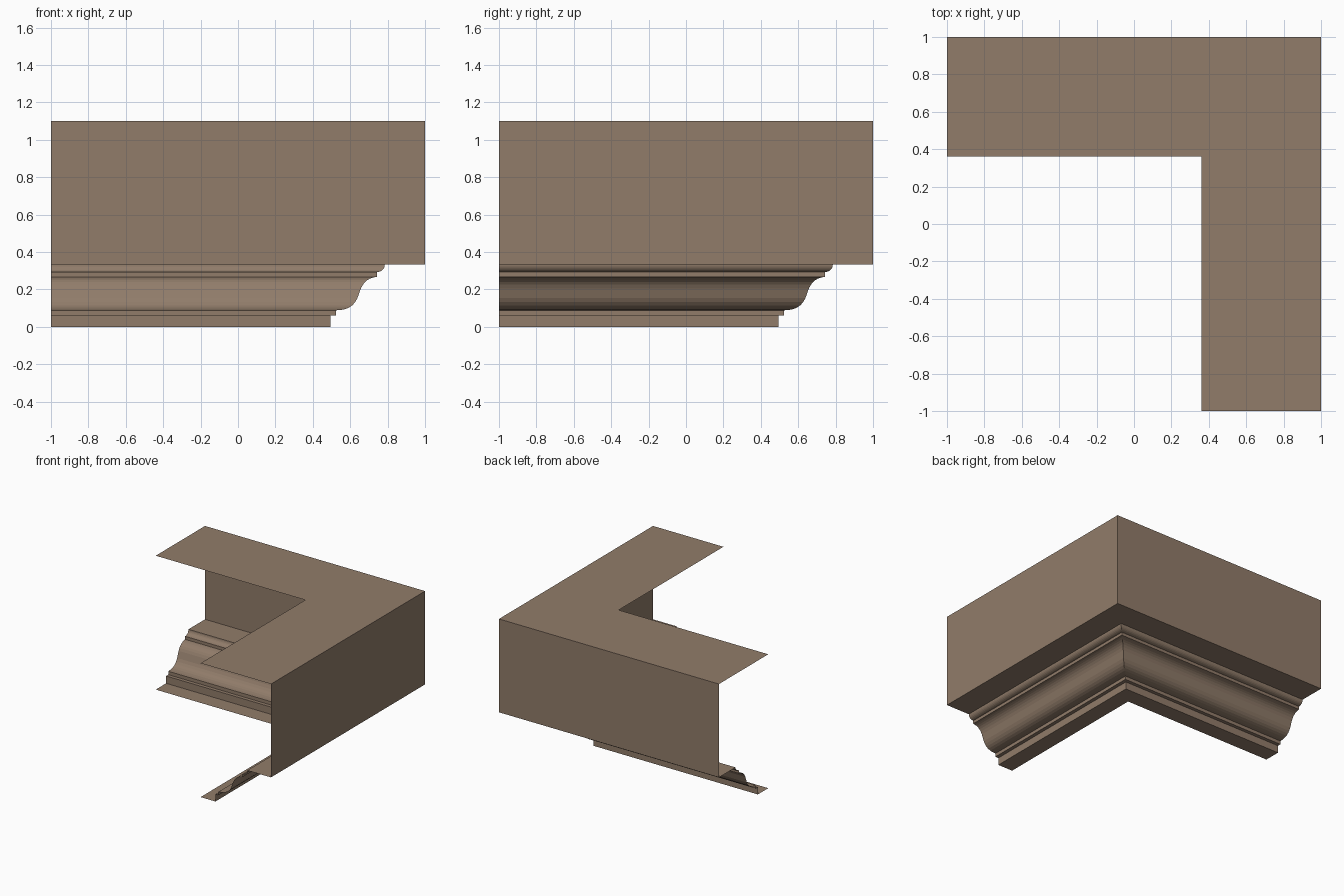
import bpy, bmesh
from mathutils import Vector, geometry

if "Cube" in bpy.data.objects:
    bpy.data.objects.remove(bpy.data.objects["Cube"])

H = 1.10      # total height
INNER = 0.36  # inner edge of top and bottom flanges


def curve(p0, h0, h1, p1, n):
    pts = geometry.interpolate_bezier(*[Vector((a, b, 0)) for a, b in (p0, h0, h1, p1)], n)
    return [(p.x, p.y) for p in pts]


# Cornice profile: (distance from centre, height), top flange down to bottom flange
profile = [(INNER, H), (1.0, H), (1.0, 0.333)]
profile += curve((0.785, 0.333), (0.785, 0.31), (0.768, 0.294), (0.742, 0.292), 7)   # small ovolo
profile += curve((0.742, 0.267), (0.70, 0.262), (0.667, 0.245), (0.648, 0.18), 8)    # upper cyma
profile += curve((0.648, 0.18), (0.628, 0.11), (0.59, 0.09), (0.524, 0.088), 8)[1:]  # lower cyma
profile += [(0.524, 0.06), (0.495, 0.06), (0.495, 0.0), (INNER, 0.0)]

# Sweep the open profile around a mitred corner
bm = bmesh.new()
stations = [lambda c, z: (-1, c, z), lambda c, z: (c, c, z), lambda c, z: (c, -1, z)]
rows = [[bm.verts.new(f(c, z)) for f in stations] for c, z in profile]
for a, b in zip(rows, rows[1:]):
    for i in range(2):
        bm.faces.new((a[i], b[i], b[i + 1], a[i + 1]))
bm.normal_update()
if bm.faces[:][0].normal.z < 0:
    bmesh.ops.reverse_faces(bm, faces=bm.faces[:])

mesh = bpy.data.meshes.new("corner_cornice")
bm.to_mesh(mesh)
bm.free()
cornice = bpy.data.objects.new("corner_cornice", mesh)
bpy.context.collection.objects.link(cornice)

# Single brown stone colour
mat = bpy.data.materials.new("brown stone")
mat.diffuse_color = (0.283, 0.202, 0.144, 1)
mat.use_nodes = True
mat.node_tree.nodes["Principled BSDF"].inputs["Base Color"].default_value = mat.diffuse_color
mesh.materials.append(mat)
